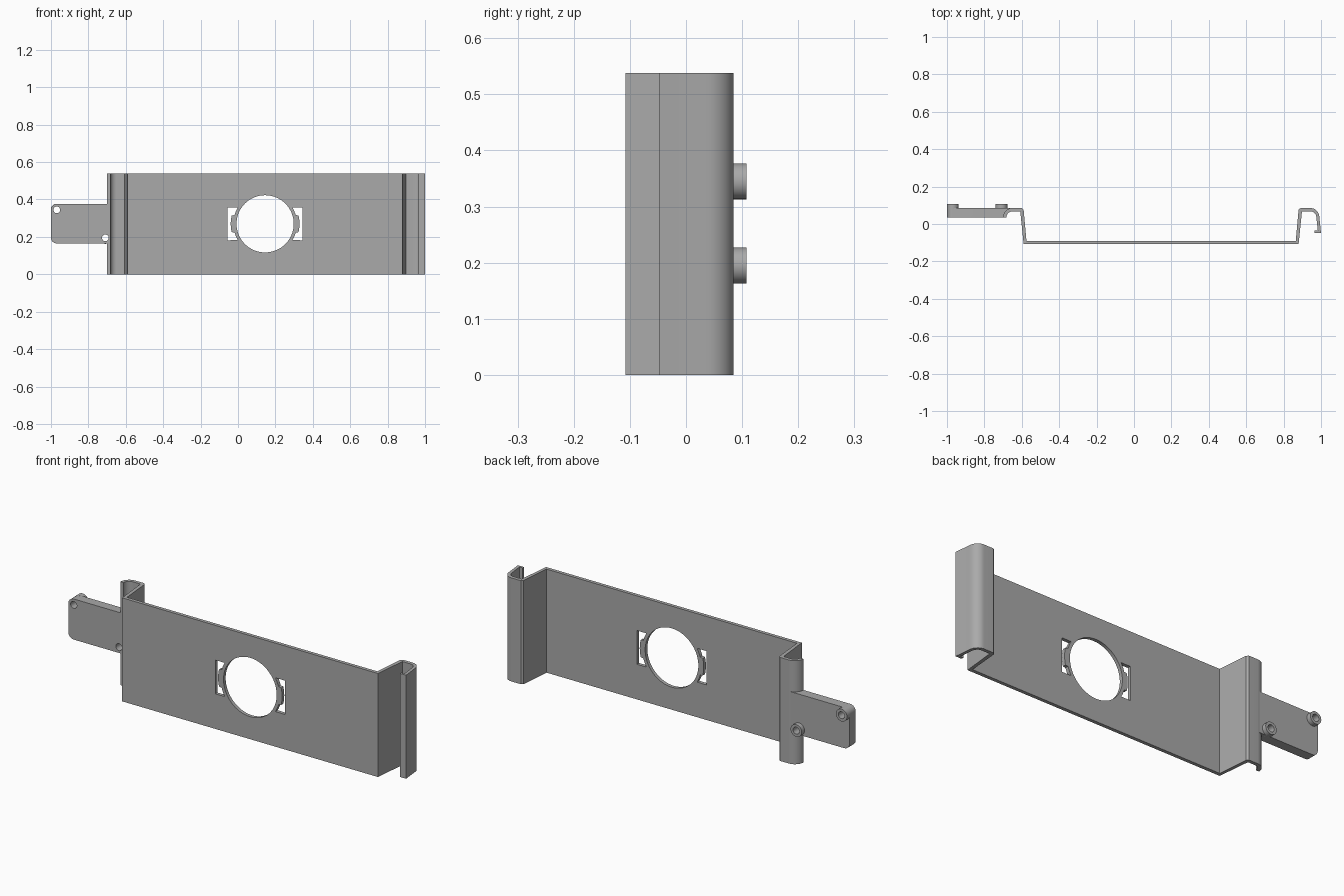
import bpy, bmesh, math
from mathutils import Vector

if "Cube" in bpy.data.objects:
    bpy.data.objects.remove(bpy.data.objects["Cube"])

gray = bpy.data.materials.new("mid gray")
gray.diffuse_color = (0.4, 0.4, 0.4, 1)
gray.use_nodes = True
gray.node_tree.nodes["Principled BSDF"].inputs["Base Color"].default_value = gray.diffuse_color
HEIGHT = 0.538


def arc(cx, cy, rx, ry, a0, a1, n=10):
    """Points on an elliptical arc, angles in degrees."""
    return [(cx + rx * math.cos(math.radians(a0 + (a1 - a0) * i / n)),
             cy + ry * math.sin(math.radians(a0 + (a1 - a0) * i / n))) for i in range(n + 1)]


def prism(name, pts, lo, hi, along_y=False):
    """Extrude a closed outline along z, or along y when the outline is in xz."""
    bm = bmesh.new()
    place = (lambda a, b, t: (a, t, b)) if along_y else (lambda a, b, t: (a, b, t))
    face = bm.faces.new([bm.verts.new(place(a, b, lo)) for a, b in pts])
    new = bmesh.ops.extrude_face_region(bm, geom=[face])["geom"]
    step = Vector(place(0, 0, hi - lo))
    bmesh.ops.translate(bm, vec=step, verts=[v for v in new if isinstance(v, bmesh.types.BMVert)])
    bmesh.ops.recalc_face_normals(bm, faces=bm.faces)
    mesh = bpy.data.meshes.new(name)
    bm.to_mesh(mesh)
    bm.free()
    mesh.materials.append(gray)
    obj = bpy.data.objects.new(name, mesh)
    bpy.context.collection.objects.link(obj)
    return obj


def select(obj):
    bpy.ops.object.select_all(action='DESELECT')
    obj.select_set(True)
    bpy.context.view_layer.objects.active = obj


def cut(obj, cutter):
    """Subtract the cutter and delete it."""
    select(obj)
    mod = obj.modifiers.new("cut", 'BOOLEAN')
    mod.operation, mod.solver, mod.object = 'DIFFERENCE', 'EXACT', cutter
    bpy.ops.object.modifier_apply(modifier=mod.name)
    bpy.data.objects.remove(cutter, do_unlink=True)


def circle(cx, cz, r, n=32):
    return arc(cx, cz, r, r, 0, 360, n)[:-1]


# Bent sheet: panel, side walls, right hook with lip, left curl
outline = [(-0.59, -0.108), (0.88, -0.108), (0.898, 0.067)]
outline += arc(0.945, 0.035, 0.03, 0.032, 90, 0)
outline += [(0.983, -0.036), (0.965, -0.036), (0.965, -0.048), (1.0, -0.048)]
outline += arc(0.945, 0.035, 0.046, 0.05, 0, 90)
outline += [(0.89, 0.085), (0.88, 0.076), (0.865, -0.09), (-0.575, -0.09),
            (-0.59, 0.076), (-0.6, 0.085)]
outline += arc(-0.65, 0.035, 0.05, 0.05, 90, 180)
outline += arc(-0.65, 0.035, 0.032, 0.032, 180, 90)
outline += [(-0.608, 0.067)]
bracket = prism("bent_panel", outline, 0, HEIGHT)

# Round opening with a slot on each side, leaving a thin notched ring
CX, CZ = 0.145, 0.27
cut(bracket, prism("opening", circle(CX, CZ, 0.153, 64), -0.2, 0.0, True))
for s in (-1, 1):
    slot = [(0.2, -0.088), (0.2, 0.088)]
    slot += arc(0, 0, 0.17, 0.17, 31, 16, 6) + arc(0, 0, 0.184, 0.184, 14, -14, 10)
    slot += arc(0, 0, 0.17, 0.17, -16, -31, 6)
    cut(bracket, prism("slot", [(CX + s * a, CZ + b) for a, b in slot], -0.2, 0.0, True))

# Side arm with rounded outer corners, its end hugging the curl
arm_outline = [(-0.66, 0.165), (-0.66, 0.376)]
arm_outline += arc(-0.969, 0.345, 0.031, 0.031, 90, 180, 8)
arm_outline += arc(-0.969, 0.196, 0.031, 0.031, 180, 270, 8)
arm = prism("side_arm", arm_outline, 0.035, 0.085, True)
cut(arm, prism("curl_space", circle(-0.65, 0.035, 0.041, 48), 0, HEIGHT))

# Hollow bosses and their through holes
bosses = []
for i, (x, z) in enumerate([(-0.969, 0.345), (-0.709, 0.195)]):
    boss = prism(f"boss_{i + 1}", circle(x, z, 0.032), 0.07 if i else 0.08, 0.108, True)
    for part in (boss, arm, bracket):
        cut(part, prism("hole", circle(x, z, 0.018, 24), -0.05, 0.15, True))
    bosses.append(boss)

# Smooth the curved bends while keeping edges crisp
for obj in [bracket, arm] + bosses:
    select(obj)
    bpy.ops.object.shade_smooth_by_angle(angle=math.radians(30))
